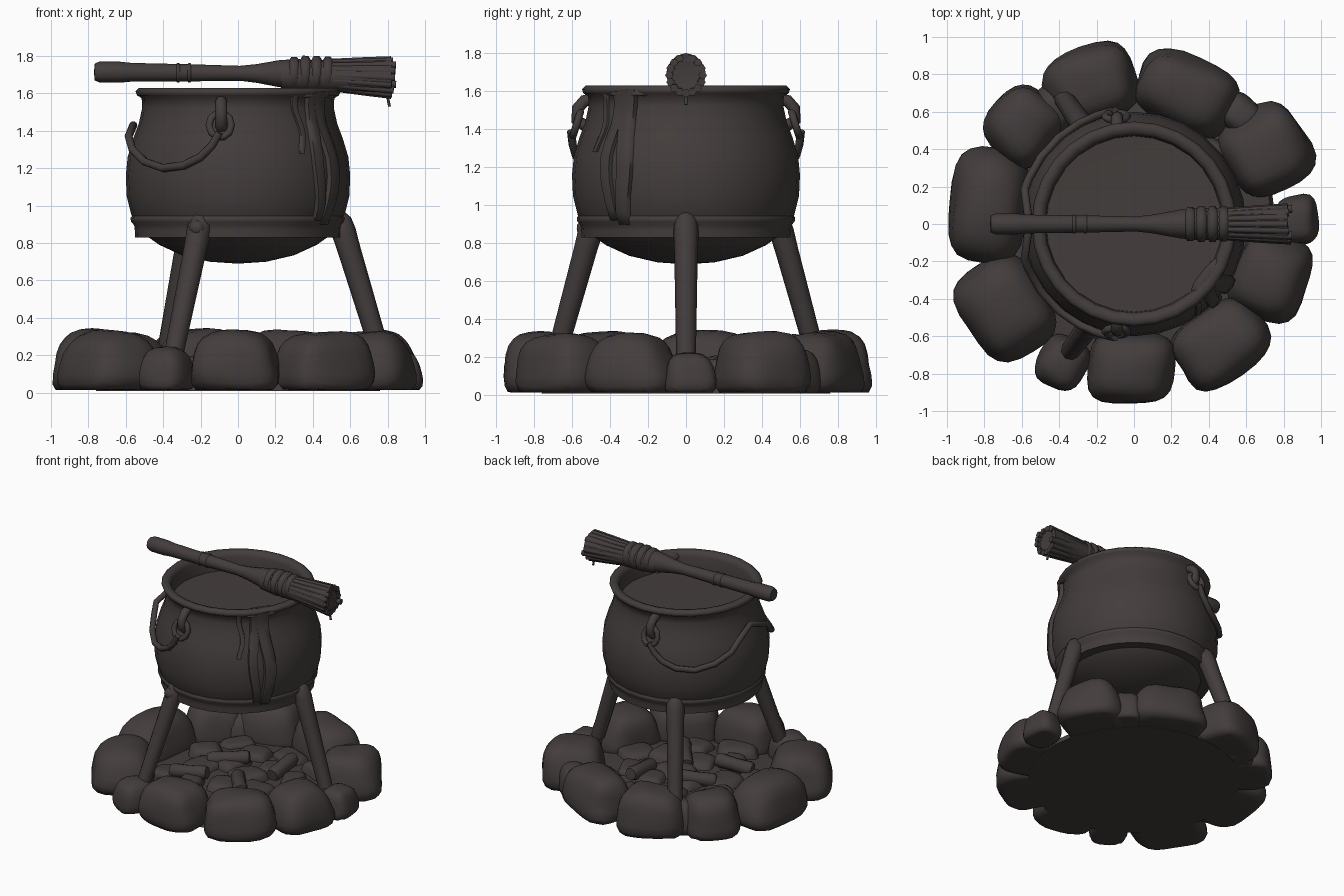
import bpy, bmesh, math, random
from mathutils import Vector, Matrix, noise

if "Cube" in bpy.data.objects:
    bpy.data.objects.remove(bpy.data.objects["Cube"])

random.seed(4)
iron = bpy.data.materials.new("dark warm grey")
iron.diffuse_color = (0.056, 0.047, 0.045, 1)
iron.use_nodes = True
iron.node_tree.nodes["Principled BSDF"].inputs["Base Color"].default_value = iron.diffuse_color


def finish(name, bm, angle=50):
    bmesh.ops.recalc_face_normals(bm, faces=bm.faces)
    me = bpy.data.meshes.new(name)
    bm.to_mesh(me)
    bm.free()
    ob = bpy.data.objects.new(name, me)
    bpy.context.collection.objects.link(ob)
    me.materials.append(iron)
    bpy.ops.object.select_all(action='DESELECT')
    ob.select_set(True)
    bpy.context.view_layer.objects.active = ob
    bpy.ops.object.shade_smooth_by_angle(angle=math.radians(angle))
    return ob


def lathe(name, profile, n, matrix=Matrix(), angle=50):
    """Spin (radius, height) points about z; zero radius closes an end."""
    bm = bmesh.new()
    rings = []
    for r, z in profile:
        count = n if r > 0 else 1
        rings.append([bm.verts.new(matrix @ Vector((r * math.cos(2 * math.pi * i / n),
                      r * math.sin(2 * math.pi * i / n), z))) for i in range(count)])
    for a, b in zip(rings, rings[1:]):
        for i in range(n):
            j = (i + 1) % n
            quad = [a[i % len(a)], a[j % len(a)], b[j % len(b)], b[i % len(b)]]
            bm.faces.new(list(dict.fromkeys(quad)))
    return finish(name, bm, angle)


def tube(name, pts, radius, cyclic=False):
    cu = bpy.data.curves.new(name, 'CURVE')
    cu.dimensions = '3D'
    cu.bevel_depth, cu.bevel_resolution, cu.use_fill_caps = radius, 2, True
    sp = cu.splines.new('POLY')
    sp.points.add(len(pts) - 1)
    for p, co in zip(sp.points, pts):
        p.co = (*co, 1)
    sp.use_cyclic_u = cyclic
    sp.use_smooth = True
    cu.materials.append(iron)
    ob = bpy.data.objects.new(name, cu)
    bpy.context.collection.objects.link(ob)
    return ob


def along(a, b):
    a, b = Vector(a), Vector(b)
    return Matrix.Translation(a) @ (b - a).to_track_quat('Z', 'Y').to_matrix().to_4x4(), (b - a).length


def rock(name, x, y, radial, tangent, height, base=0.015, power=3.2, turn_by=0.0):
    """Rounded, slightly lumpy boulder with a flat, wider base, facing outward."""
    bm = bmesh.new()
    bmesh.ops.create_cube(bm, size=2)
    bmesh.ops.subdivide_edges(bm, edges=bm.edges, cuts=5, use_grid_fill=True)
    turn = Matrix.Rotation(math.atan2(y, x) + turn_by, 3, 'Z')
    seed = Vector((x * 7, y * 7, height * 9))
    for v in bm.verts:
        p = v.co
        p = p / sum(abs(c) ** power for c in p) ** (1 / power)
        p = p * (1 + 0.12 * noise.noise(p * 0.9 + seed))
        taper = 0.99 - 0.15 * p.z
        q = turn @ Vector((p.x * radial * taper, p.y * tangent * taper, 0))
        v.co = (x + q.x, y + q.y, base + height * max(0, (p.z + 0.8) / 1.8))
    return finish(name, bm, 70)


# Cauldron body, with rolled rim and filled interior
outer = [(0.30, 0.735), (0.42, 0.79), (0.52, 0.86), (0.57, 0.95), (0.595, 1.05), (0.60, 1.16),
         (0.59, 1.26), (0.56, 1.36), (0.53, 1.44), (0.513, 1.52), (0.515, 1.575)]
lathe("cauldron_pot", [(0, 0.69), (0.15, 0.70)] + outer +
      [(0.54, 1.59), (0.548, 1.612), (0.53, 1.63), (0.49, 1.625), (0.475, 1.59), (0.47, 1.49), (0, 1.48)],
      28, angle=70)
# Belt around the lower belly
lathe("lower_band", [(0.43, 0.83), (0.55, 0.83), (0.552, 0.87), (0.555, 0.895), (0.572, 0.915),
                     (0.575, 0.935), (0.55, 0.96)], 28, angle=60)


def pot_radius(z):
    for (r0, z0), (r1, z1) in zip(outer, outer[1:]):
        if z0 <= z <= z1:
            return r0 + (r1 - r0) * (z - z0) / (z1 - z0)
    return 0.525


# Spilled drips hugging the side of the pot
def drip(name, azimuth, width, top, bottom, thick):
    bm = bmesh.new()
    rows = []
    for k in range(13):
        t = k / 12
        z = top + (bottom - top) * t
        wob = 1.5 * math.sin(t * 7 + azimuth)
        w = width * (1 - 0.3 * t)
        row = []
        for s, h in ((-1, -0.02), (-0.8, thick * 0.8), (0, thick), (0.8, thick * 0.8), (1, -0.02)):
            a = math.radians(azimuth + wob + s * w)
            r = pot_radius(z) + h
            row.append(bm.verts.new((r * math.cos(a), r * math.sin(a), z)))
        rows.append(row)
    for a, b in zip(rows, rows[1:]):
        for i in range(4):
            bm.faces.new((a[i], a[i + 1], b[i + 1], b[i]))
    bm.faces.new(rows[0])
    bm.faces.new(rows[-1])
    finish(name, bm, 70)


drip("wide_drip", -34, 6, 1.61, 0.90, 0.028)
drip("side_drip", -43, 4.5, 1.60, 0.92, 0.024)
drip("short_drip", -53, 2.5, 1.60, 1.28, 0.015)
# Spill lapping over the inside of the rim
rock("rim_spill", 0.40, -0.29, 0.05, 0.12, 0.05, 1.575)

# Three splayed legs, each with a stud on the band
for top, foot in (((0.55, 0, 0.91), (0.765, 0, 0.2)), ((-0.20, -0.49, 0.91), (-0.345, -0.685, 0.2)),
                  ((-0.25, 0.49, 0.91), (-0.385, 0.685, 0.2))):
    m, length = along(top, foot)
    lathe("leg", [(0, -0.06), (0.035, -0.05), (0.06, -0.01), (0.066, 0.05), (0.062, 0.15),
                  (0.052, length), (0, length)], 8, m, 60)
    out = Vector((top[0], top[1], 0)).normalized()
    p = out * 0.565 + Vector((0, 0, 0.88))
    m, _ = along(p, p + out)
    lathe("leg_stud", [(0.045, 0), (0.043, 0.025), (0.028, 0.045), (0, 0.052)], 8, m)

# Carrying handle draped around the left side, hung on lugs and rings
half = [(-0.10, 1.39), (-0.14, 1.32), (-0.20, 1.26), (-0.29, 1.215), (-0.40, 1.20),
        (-0.50, 1.235), (-0.565, 1.30), (-0.585, 1.37)]
side = [(x, math.sqrt(0.613 ** 2 - x * x), z) for x, z in half]
tube("carrying_handle", side + [(-0.56, 0, 1.43)] + [(x, -y, z) for x, y, z in side[::-1]], 0.022)
for s in (-1, 1):
    ring = [(-0.095 + 0.06 * math.cos(a), s * (0.575 - 0.02 * math.sin(a)), 1.43 + 0.065 * math.sin(a))
            for a in [i * math.pi / 5 for i in range(10)]]
    tube("handle_ring", ring, 0.02, True)
    tube("handle_lug", [(-0.09, s * 0.49, 1.56), (-0.09, s * 0.535, 1.55),
                        (-0.09, s * 0.57, 1.51), (-0.09, s * 0.575, 1.45), (-0.09, s * 0.53, 1.42)], 0.032)

# Broom resting across the rim: handle, collars, binding and bristles
lie, _ = along((-0.77, 0, 1.715), (0.85, 0, 1.70))
lathe("broom_handle", [(0, 0), (0.045, 0.004), (0.056, 0.03), (0.056, 0.14), (0.05, 0.20), (0.046, 0.5),
                       (0.04, 0.78), (0.05, 0.87), (0.072, 0.99), (0.08, 1.1), (0, 1.1)], 12, lie)
for d, r, w in ((0.45, 0.052, 0.012), (0.51, 0.052, 0.012), (1.07, 0.09, 0.03), (1.13, 0.097, 0.03),
                (1.19, 0.097, 0.03), (1.25, 0.093, 0.03)):
    lathe("binding_ring", [(r * 0.75, d - w), (r, d - w * 0.5), (r, d + w * 0.5), (r * 0.75, d + w)], 12, lie, 70)
lathe("bristle_core", [(0.075, 1.0), (0.085, 1.1), (0.088, 1.3), (0.105, 1.59), (0, 1.57)], 14,
      Matrix.Translation((0, 0, -0.01)) @ lie)
for i in range(16):
    a = 2 * math.pi * i / 16
    c, s = math.cos(a), math.sin(a)
    m, length = along((0.47, 0.072 * c, 1.70 + 0.072 * s),
                      (0.835 + random.uniform(-0.02, 0.012), 0.088 * c, 1.685 + 0.095 * s))
    lathe("bristle", [(0.014, 0), (0.02, length * 0.6), (0.022, length), (0, length)], 6, m, 65)
tube("loose_bristle", [(0.74, 0, 1.60), (0.80, 0, 1.58), (0.81, 0, 1.53)], 0.008)

# Ring of boulders: x, y, radial half, tangential half, height
for x, y, rad, tan, h in ((0.28, 0.70, 0.19, 0.27, 0.32), (-0.23, 0.75, 0.20, 0.24, 0.33),
                          (-0.59, 0.53, 0.19, 0.20, 0.30), (-0.78, 0.10, 0.20, 0.29, 0.32),
                          (-0.69, -0.44, 0.22, 0.26, 0.31), (-0.38, -0.74, 0.14, 0.13, 0.23),
                          (-0.02, -0.77, 0.19, 0.23, 0.31), (0.46, -0.64, 0.20, 0.26, 0.31),
                          (0.73, -0.28, 0.20, 0.22, 0.31), (0.87, 0.02, 0.11, 0.13, 0.21),
                          (0.71, 0.39, 0.22, 0.22, 0.32), (0.57, 0.58, 0.10, 0.11, 0.23),
                          (-0.41, 0.62, 0.13, 0.13, 0.24)):
    rock("boulder", x, y, rad, tan, h)

# Ash bed filling the ring, with coals and short logs on top
lathe("ash_bed", [(0, 0.01), (0.76, 0.01), (0.74, 0.06), (0.45, 0.09), (0, 0.10)], 24)
for i in range(17):
    a = i * 2.4
    r = 0.14 * math.sqrt(i + 0.4)
    rock("coal", r * math.cos(a), r * math.sin(a), random.uniform(0.08, 0.13),
         random.uniform(0.1, 0.15), random.uniform(0.07, 0.11), 0.05, 4, random.uniform(-0.8, 0.8))
for x, y, a, half_len in ((0.15, -0.2, -0.9, 0.17), (-0.15, 0.1, 0.5, 0.15), (0.25, 0.2, 1.6, 0.14),
                          (-0.25, -0.25, 0.2, 0.14)):
    dx, dy = half_len * math.cos(a), half_len * math.sin(a)
    m, length = along((x - dx, y - dy, 0.13), (x + dx, y + dy, 0.16))
    lathe("log", [(0, 0), (0.045, 0), (0.055, 0.03), (0.05, length / 2), (0.055, length - 0.03),
                  (0.045, length), (0, length)], 8, m, 60)
